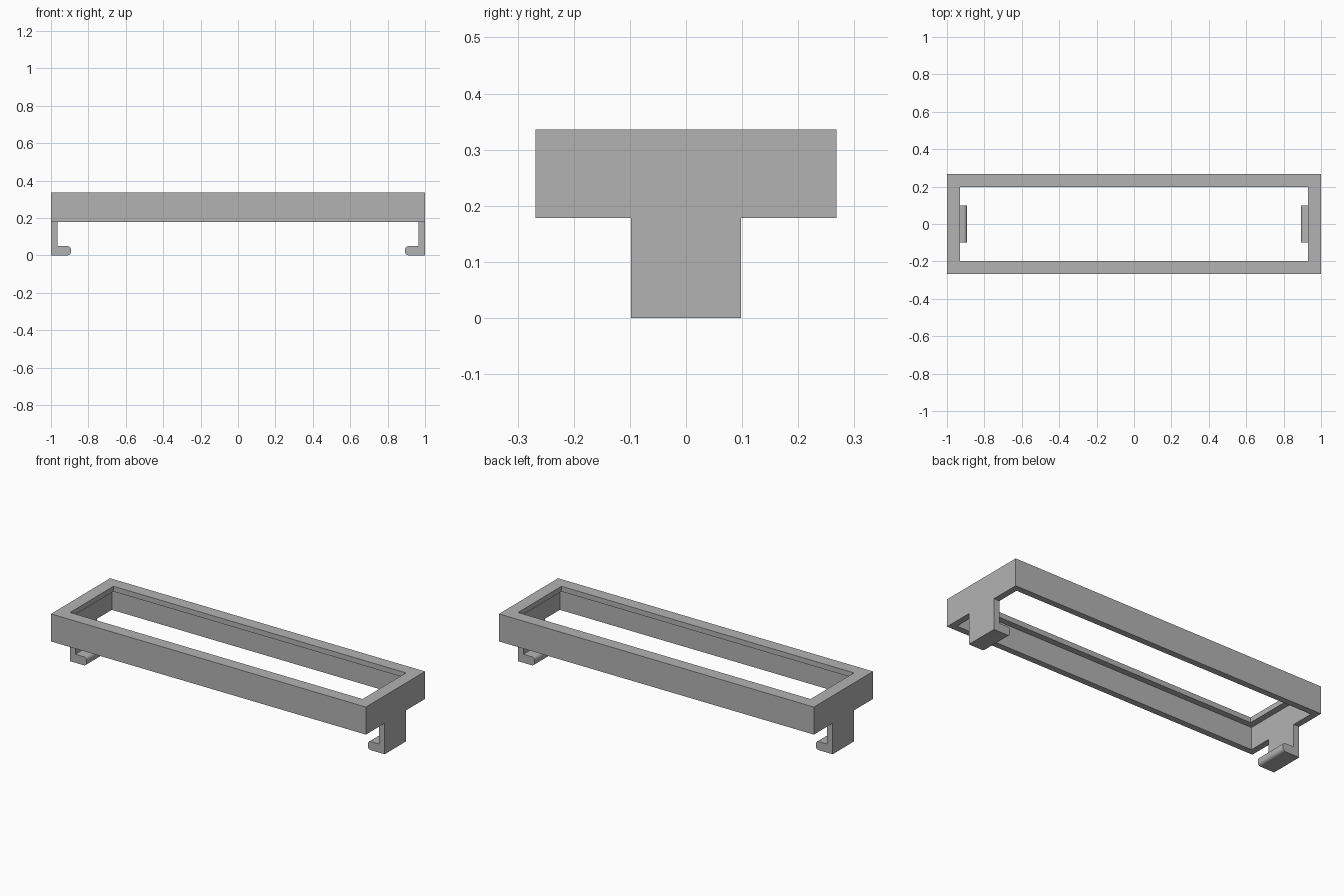
import bpy, bmesh, math

cube = bpy.data.objects.get("Cube")
if cube:
    bpy.data.objects.remove(cube, do_unlink=True)

grey = bpy.data.materials.new("plain_grey")
grey.use_nodes = True
colour = (0.45, 0.45, 0.45, 1)
grey.diffuse_color = colour
grey.node_tree.nodes["Principled BSDF"].inputs["Base Color"].default_value = colour

HALF_X, HALF_Y = 1.0, 0.268
BOTTOM, TOP = 0.178, 0.336
WALL, LIP, LIP_DEPTH = 0.036, 0.071, 0.03
HOOK_HALF_WIDTH, HOOK_HEIGHT, HOOK_TIP = 0.098, 0.049, 0.893


def finish(name, bm):
    bmesh.ops.recalc_face_normals(bm, faces=bm.faces)
    mesh = bpy.data.meshes.new(name)
    bm.to_mesh(mesh)
    bm.free()
    mesh.materials.append(grey)
    obj = bpy.data.objects.new(name, mesh)
    bpy.context.collection.objects.link(obj)
    return obj


# Frame: a stepped wall section (inset, height) swept around a rectangle
section = [(0, BOTTOM), (0, TOP), (LIP, TOP), (LIP, TOP - LIP_DEPTH),
           (WALL, TOP - LIP_DEPTH), (WALL, BOTTOM)]
bm = bmesh.new()
loops = []
for inset, z in section:
    x, y = HALF_X - inset, HALF_Y - inset
    loops.append([bm.verts.new((sx * x, sy * y, z))
                  for sx, sy in ((-1, -1), (1, -1), (1, 1), (-1, 1))])
for i, a in enumerate(loops):
    b = loops[(i + 1) % len(loops)]
    for j in range(4):
        k = (j + 1) % 4
        bm.faces.new((a[j], a[k], b[k], b[j]))
finish("frame", bm)


# Clips: L-shaped legs with a rounded hook end pointing inwards
def make_clip(name, side):
    radius = 0.018
    outline = [(HALF_X, BOTTOM), (HALF_X, 0)]
    for centre_z, start in ((radius, 270), (HOOK_HEIGHT - radius, 180)):
        for step in range(5):
            angle = math.radians(start - step * 22.5)
            outline.append((HOOK_TIP + radius + radius * math.cos(angle),
                            centre_z + radius * math.sin(angle)))
    outline += [(HALF_X - WALL, HOOK_HEIGHT), (HALF_X - WALL, BOTTOM)]
    bm = bmesh.new()
    face = bm.faces.new([bm.verts.new((side * x, -HOOK_HALF_WIDTH, z))
                         for x, z in outline])
    extruded = bmesh.ops.extrude_face_region(bm, geom=[face])["geom"]
    moved = [v for v in extruded if isinstance(v, bmesh.types.BMVert)]
    bmesh.ops.translate(bm, verts=moved, vec=(0, 2 * HOOK_HALF_WIDTH, 0))
    obj = finish(name, bm)
    bpy.ops.object.select_all(action="DESELECT")
    obj.select_set(True)
    bpy.context.view_layer.objects.active = obj
    bpy.ops.object.shade_smooth_by_angle(angle=math.radians(30))


make_clip("left_clip", 1)
make_clip("right_clip", -1)
